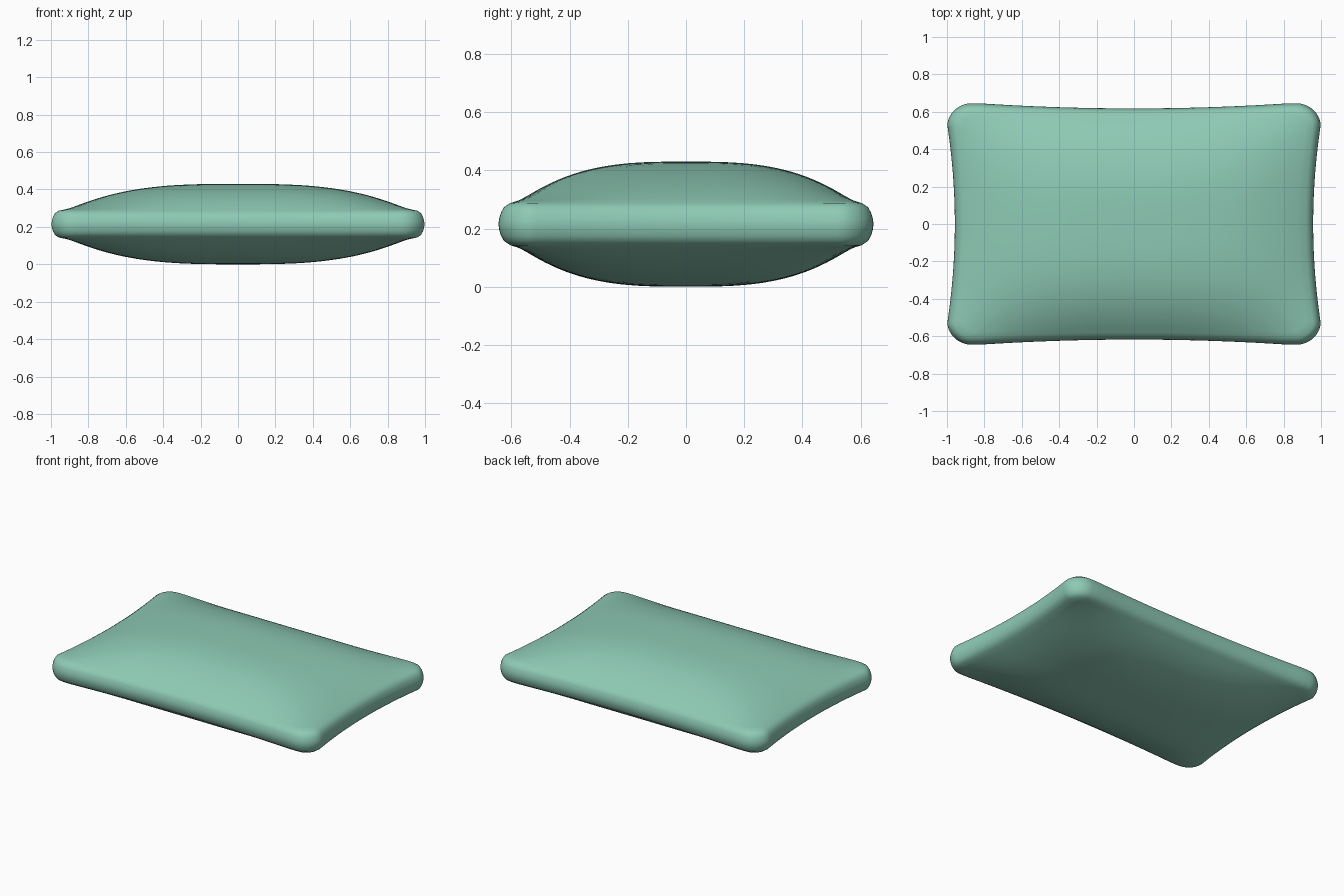
import bpy, bmesh, math

if "Cube" in bpy.data.objects:
    bpy.data.objects.remove(bpy.data.objects["Cube"])

HX, HY, R = 1.0, 0.645, 0.13      # outer half sizes and corner radius
MID, RIM, PUFF = 0.215, 0.072, 0.143
INSET = 0.04


def outline(inset):
    """Rounded rectangle, evenly matched point counts for every inset."""
    hx, hy, r = HX - inset, HY - inset, R - inset
    corners = [(hx - r, hy - r, 0), (r - hx, hy - r, 90),
               (r - hx, r - hy, 180), (hx - r, r - hy, 270)]
    pts = []
    for i, (cx, cy, a0) in enumerate(corners):
        arc = [(cx + r * math.cos(math.radians(a0 + 9 * k)),
                cy + r * math.sin(math.radians(a0 + 9 * k))) for k in range(11)]
        pts += arc
        nx, ny, na = corners[(i + 1) % 4]
        end = (nx + r * math.cos(math.radians(na)), ny + r * math.sin(math.radians(na)))
        n = 32 if i % 2 == 0 else 22
        for k in range(1, n):
            t = k / n
            pts.append((arc[-1][0] * (1 - t) + end[0] * t, arc[-1][1] * (1 - t) + end[1] * t))
    return pts


def pinch(x, y):
    """Pull the middle of each side inward."""
    px = 1 - 0.042 * max(0, 1 - (y / 0.54) ** 2)
    py = 1 - 0.042 * max(0, 1 - (x / 0.82) ** 2)
    return x * px, y * py


def puff(x, y):
    u = min(1, abs(x) / (HX - INSET))
    v = min(1, abs(y) / (HY - INSET))
    return RIM + PUFF * (1 - u ** 3) * (1 - v ** 3)


# Upper half as rings: rounded rim first, then the swelling face
half = []
for inset, dz in [(0.003, 0.02), (0.009, 0.04), (0.019, 0.058)]:
    half.append([(x, y, dz) for x, y in outline(inset)])
face = outline(INSET)
for k in range(24):
    s = 1 - k / 24
    half.append([(x * s, y * s, puff(x * s, y * s)) for x, y in face])
rings = [[(x, y, -z) for x, y, z in r] for r in reversed(half)]
rings.append([(x, y, 0) for x, y in outline(0)])
rings += half

# Cushion mesh
bm = bmesh.new()
loops = [[bm.verts.new((*pinch(x, y), MID + z)) for x, y, z in r] for r in rings]
n = len(loops[0])
for a, b in zip(loops, loops[1:]):
    for i in range(n):
        j = (i + 1) % n
        bm.faces.new((a[i], a[j], b[j], b[i]))
for loop, z in ((loops[0], MID - RIM - PUFF), (loops[-1], MID + RIM + PUFF)):
    c = bm.verts.new((0, 0, z))
    for i in range(n):
        bm.faces.new((loop[i], loop[(i + 1) % n], c))
bmesh.ops.recalc_face_normals(bm, faces=bm.faces)
for f in bm.faces:
    f.smooth = True
mesh = bpy.data.meshes.new("cushion")
bm.to_mesh(mesh)
bm.free()
cushion = bpy.data.objects.new("cushion", mesh)
bpy.context.collection.objects.link(cushion)

# Soft green fabric
mat = bpy.data.materials.new("green_fabric")
mat.diffuse_color = (0.27, 0.59, 0.46, 1)
mat.use_nodes = True
mat.node_tree.nodes["Principled BSDF"].inputs["Base Color"].default_value = mat.diffuse_color
mesh.materials.append(mat)
